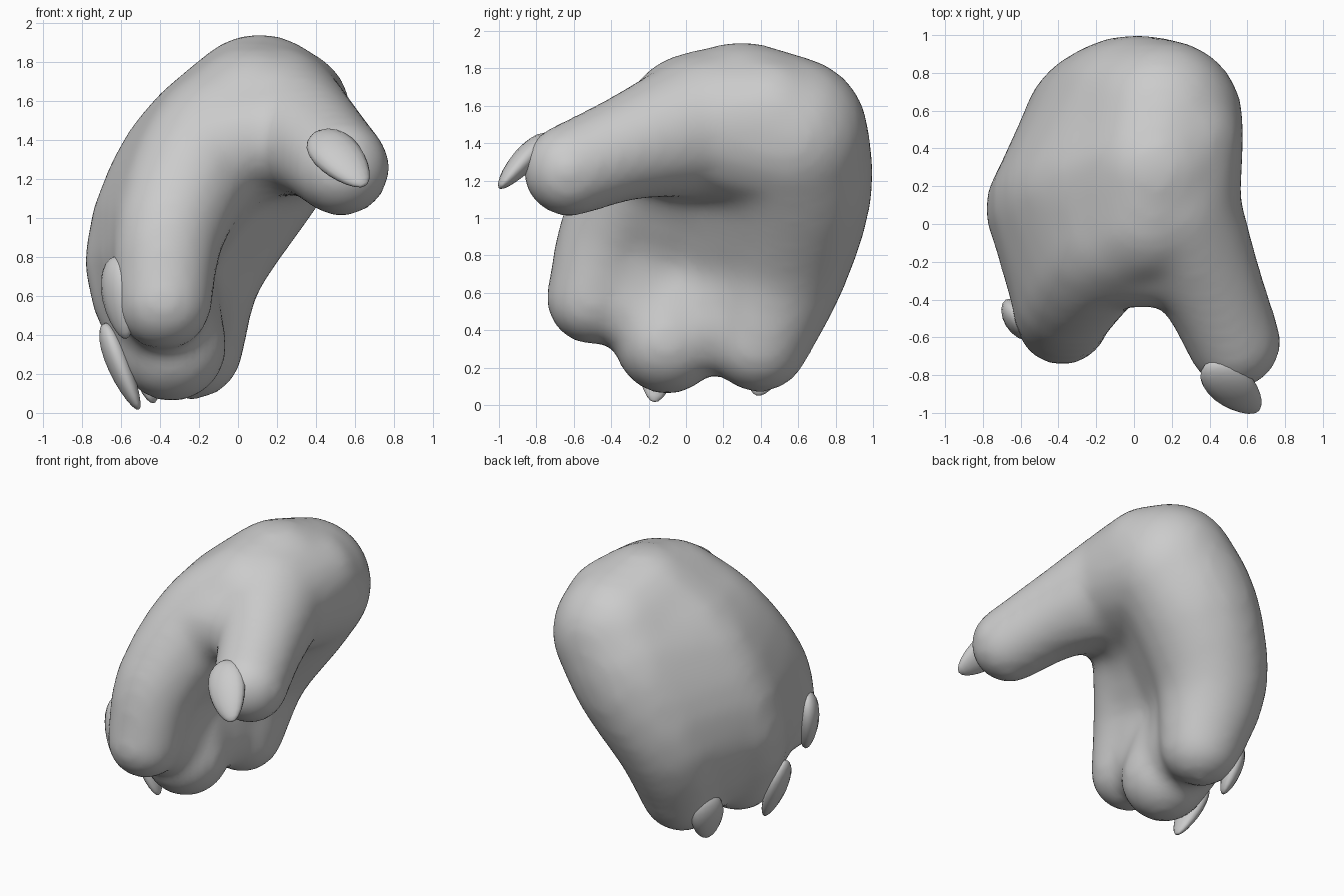
import bpy, bmesh
from mathutils import Vector, Matrix

if "Cube" in bpy.data.objects:
    bpy.data.objects.remove(bpy.data.objects["Cube"])


def hull(bm, balls):
    """Convex skin around a group of balls (x, y, z, radius)."""
    part = bmesh.new()
    for x, y, z, r in balls:
        bmesh.ops.create_icosphere(part, subdivisions=3, radius=r,
                                   matrix=Matrix.Translation((x, y, z)))
    out = bmesh.ops.convex_hull(part, input=part.verts)
    keep = {f for f in out["geom"] if isinstance(f, bmesh.types.BMFace) and f.is_valid}
    bmesh.ops.delete(part, geom=[f for f in part.faces if f not in keep], context='FACES')
    bmesh.ops.delete(part, geom=[v for v in part.verts if not v.link_faces], context='VERTS')
    bmesh.ops.recalc_face_normals(part, faces=part.faces)
    me = bpy.data.meshes.new("tmp")
    part.to_mesh(me)
    part.free()
    bm.from_mesh(me)
    bpy.data.meshes.remove(me)


def smooth_path(balls, steps=3):
    """Catmull-Rom curve through the balls, radius included."""
    p = [Vector(b) for b in balls]
    p = [p[0] * 2 - p[1]] + p + [p[-1] * 2 - p[-2]]
    out = []
    for a, b, c, d in zip(p, p[1:], p[2:], p[3:]):
        for k in range(steps):
            t = k / steps
            out.append(.5 * (2 * b + (c - a) * t + (2 * a - 5 * b + 4 * c - d) * t * t
                             + (3 * b - a - 3 * c + d) * t ** 3))
    return out + [p[-2]]


# Digits from tip to knuckle
thumb = smooth_path([(.53, -.625, 1.255, .25), (.39, -.3, 1.38, .285), (.18, .1, 1.5, .385)])
fingers = [smooth_path(f) for f in (
    [(-.38, -.50, .57, .25), (-.35, -.38, .95, .29), (-.17, -.12, 1.32, .34), (.08, .06, 1.48, .40)],
    [(-.34, -.10, .34, .285), (-.44, .08, .78, .35), (-.22, .18, 1.23, .40), (.11, .30, 1.515, .42)],
    [(-.24, .39, .335, .27), (-.23, .51, .76, .365), (-.03, .58, 1.16, .42), (.15, .55, 1.43, .43)],
)]

bm = bmesh.new()
for digit in [thumb] + fingers:
    for a, b in zip(digit, digit[1:]):
        hull(bm, [a, b])

# Webs between fingers: thin near the tips, full at the knuckles
for fa, fb in zip(fingers, fingers[1:]):
    n = len(fa) - 1
    for i in range(n):
        balls = []
        for j in (i, i + 1):
            for x, y, z, r in (fa[j], fb[j]):
                k = .88 + .12 * min(1, j / (n * .5))
                balls.append((x - r * (1 - k) * .5, y, z + (.06 if j == 0 else .01), r * k))
        hull(bm, balls)

# Palm heel, and the web between thumb and front finger
hull(bm, [thumb[-1]] + [f[-1] for f in fingers] + [(.25, .45, 1.54, .33)])
hull(bm, [(.20, -.17, 1.43, .27), (-.12, -.16, 1.37, .29), (.1, .1, 1.48, .38)])

me = bpy.data.meshes.new("paw")
bm.to_mesh(me)
bm.free()
paw = bpy.data.objects.new("paw", me)
bpy.context.collection.objects.link(paw)
rem = paw.modifiers.new("fuse", 'REMESH')
rem.mode = 'VOXEL'
rem.voxel_size = .035
rem.use_smooth_shade = True
sm = paw.modifiers.new("soften", 'SMOOTH')
sm.factor = .5
sm.iterations = 14


def claw(name, centre, along, normal, length, width, thick):
    """Flattened ellipsoid nail, narrowing towards its tip."""
    z = Vector(along).normalized()
    y = Vector(normal)
    y = (y - z * y.dot(z)).normalized()
    x = y.cross(z)
    b = bmesh.new()
    bmesh.ops.create_uvsphere(b, u_segments=16, v_segments=12, radius=.5)
    for v in b.verts:
        t = v.co.z
        taper = 1 - .45 * t
        bend = -.25 * t * t * thick
        v.co = (Vector(centre) + x * v.co.x * width * taper
                + y * (v.co.y * thick * taper + bend) + z * t * length)
    bmesh.ops.recalc_face_normals(b, faces=b.faces)
    for f in b.faces:
        f.smooth = True
    m = bpy.data.meshes.new(name)
    b.to_mesh(m)
    b.free()
    bpy.context.collection.objects.link(bpy.data.objects.new(name, m))


claw("thumb_claw", (.525, -.87, 1.305), (.25, -.26, -.27), (-.1, -.6, .8), .45, .25, .13)
claw("front_finger_claw", (-.61, -.51, .59), (.06, -.06, -.43), (-.87, -.5, .1), .43, .23, .14)
claw("middle_finger_claw", (-.605, -.15, .235), (.17, -.04, -.42), (-.9, -.1, -.3), .48, .22, .12)
claw("back_finger_claw", (-.47, .43, .22), (.05, -.09, -.32), (-.85, .4, -.1), .36, .23, .12)
